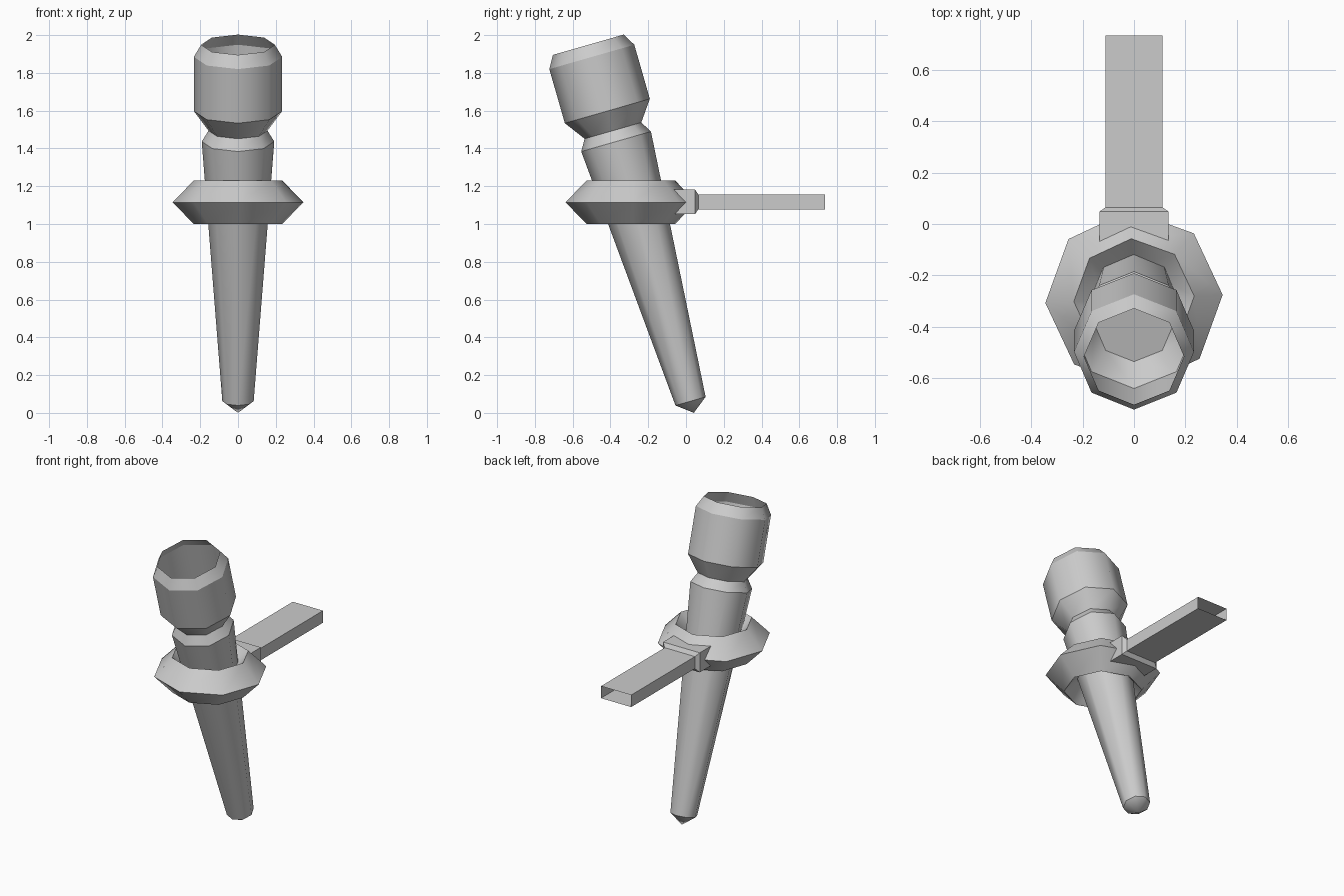
import bpy, bmesh
from math import sin, cos, pi, radians

if "Cube" in bpy.data.objects:
    bpy.data.objects.remove(bpy.data.objects["Cube"])


def finish(name, bm, recalc=True):
    if recalc:
        bmesh.ops.recalc_face_normals(bm, faces=bm.faces)
    me = bpy.data.meshes.new(name)
    bm.to_mesh(me)
    bm.free()
    ob = bpy.data.objects.new(name, me)
    bpy.context.collection.objects.link(ob)
    return ob


def lathe(name, profile, sides=8, closed=False, cap_start=False):
    """Spin (radius, height) points round z; smooth around, sharp at the rings."""
    bm = bmesh.new()
    rings = []
    for r, z in profile:
        if r == 0:
            rings.append([bm.verts.new((0, 0, z))] * sides)
        else:
            rings.append([bm.verts.new((r * cos(2 * pi * i / sides),
                                        r * sin(2 * pi * i / sides), z))
                          for i in range(sides)])
    pairs = list(zip(rings, rings[1:] + rings[:1]))
    for a, b in (pairs if closed else pairs[:-1]):
        for i in range(sides):
            j = (i + 1) % sides
            quad = list(dict.fromkeys((a[i], a[j], b[j], b[i])))
            bm.faces.new(quad).smooth = True
    if cap_start:
        bm.faces.new(rings[0][::-1])
    for e in bm.edges:
        if abs(e.verts[0].co.z - e.verts[1].co.z) < 1e-6:
            e.smooth = False
    return finish(name, bm, recalc=closed)


def tilt(ob):
    ob.location = (0, 0.024, 0.062)
    ob.rotation_euler = (radians(16), 0, 0)


# Tapered handle with pointed tip and shoulder below the neck
tilt(lathe("handle", [(0, -0.064), (0.083, 0), (0.192, 1.43), (0.156, 1.49)]))

# Open hollow cup, floored at the neck
tilt(lathe("cup", [(0.156, 1.49), (0.234, 1.598), (0.234, 1.896),
                   (0.195, 1.963)], cap_start=True))

# Level holder ring with a diamond section
ring = lathe("holder_ring", [(0.346, 0), (0.235, 0.115), (0.125, 0), (0.235, -0.115)],
             closed=True)
ring.location = (0, -0.292, 1.115)
ring.rotation_euler = (0, 0, radians(2.6))

# Wall bracket: clasp block narrowing to a flat arm, open at the wall end
bm = bmesh.new()
sections = [(-0.09, 0.135, 0.065), (0.048, 0.135, 0.065),
            (0.065, 0.111, 0.04), (0.735, 0.111, 0.04)]
loops = [[bm.verts.new((sx * hx, y, 1.117 + sz * hz))
          for sx, sz in ((-1, -1), (1, -1), (1, 1), (-1, 1))]
         for y, hx, hz in sections]
for a, b in zip(loops, loops[1:]):
    for i in range(4):
        j = (i + 1) % 4
        bm.faces.new((a[i], a[j], b[j], b[i]))
finish("wall_bracket", bm)
